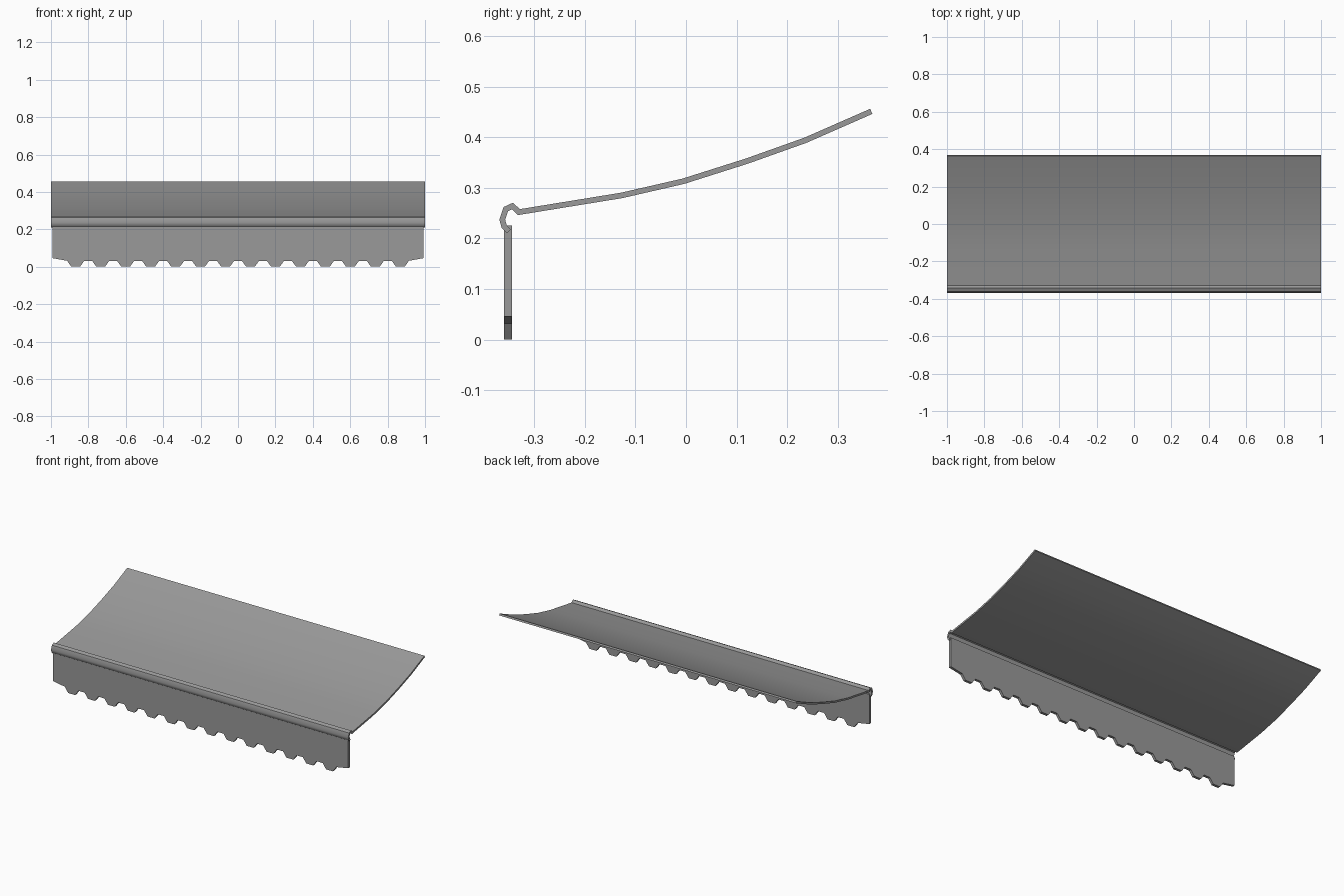
import bpy, bmesh
from mathutils import Vector

if "Cube" in bpy.data.objects:
    bpy.data.objects.remove(bpy.data.objects["Cube"])


def prism(name, outline, axis, lo, hi):
    """Extrude a closed 2D outline along x (outline = y,z) or y (outline = x,z)."""
    bm = bmesh.new()
    if axis == 'x':
        verts = [bm.verts.new((lo, a, b)) for a, b in outline]
        move = Vector((hi - lo, 0, 0))
    else:
        verts = [bm.verts.new((a, lo, b)) for a, b in outline]
        move = Vector((0, hi - lo, 0))
    face = bm.faces.new(verts)
    ext = bmesh.ops.extrude_face_region(bm, geom=[face], use_keep_orig=True)
    bmesh.ops.translate(bm, vec=move,
                        verts=[g for g in ext['geom'] if isinstance(g, bmesh.types.BMVert)])
    bmesh.ops.recalc_face_normals(bm, faces=bm.faces)
    mesh = bpy.data.meshes.new(name)
    bm.to_mesh(mesh)
    bm.free()
    obj = bpy.data.objects.new(name, mesh)
    bpy.context.collection.objects.link(obj)
    return obj


def thicken(path, t):
    """Mitred outline of constant thickness around an open path."""
    pts = [Vector(p) for p in path]
    left, right = [], []
    for i, p in enumerate(pts):
        dirs = []
        if i > 0:
            dirs.append((p - pts[i - 1]).normalized())
        if i < len(pts) - 1:
            dirs.append((pts[i + 1] - p).normalized())
        normals = [Vector((-d.y, d.x)) for d in dirs]
        n = sum(normals, Vector((0, 0))).normalized()
        off = n * (t / 2 / max(n.dot(normals[0]), 0.5))
        left.append(p + off)
        right.append(p - off)
    return [tuple(p) for p in left + right[::-1]]


# Curved canopy sheet with the rolled front lip
canopy_path = [(0.366, 0.451), (0.236, 0.394), (0.121, 0.353), (-0.005, 0.313),
               (-0.127, 0.285), (-0.330, 0.252), (-0.343, 0.264), (-0.356, 0.258),
               (-0.363, 0.237), (-0.359, 0.223), (-0.350, 0.214)]
canopy = prism("canopy", thicken(canopy_path, 0.011), 'x', -1, 1)

# Hanging valance with a scalloped lower edge
count, pitch = 14, 0.1335
edge = [(-0.993, 0.226), (-0.993, 0.046)]
for i in range(count):
    c = (i - (count - 1) / 2) * pitch
    for dx, z in ((-0.046, 0.032), (-0.036, 0.018), (-0.023, 0.0),
                  (0.023, 0.0), (0.036, 0.018), (0.046, 0.032)):
        edge.append((c + dx, z))
edge += [(0.993, 0.046), (0.993, 0.226)]
valance = prism("valance", edge, 'y', -0.360, -0.344)

# Dark grey cloth on both parts
cloth = bpy.data.materials.new("grey_cloth")
cloth.diffuse_color = (0.32, 0.32, 0.32, 1)
cloth.use_nodes = True
cloth.node_tree.nodes["Principled BSDF"].inputs["Base Color"].default_value = cloth.diffuse_color
for obj in (canopy, valance):
    obj.data.materials.append(cloth)

# Smooth the bent sheet, keep the cut ends and the lip crease sharp
bpy.ops.object.select_all(action='DESELECT')
canopy.select_set(True)
bpy.context.view_layer.objects.active = canopy
bpy.ops.object.shade_smooth_by_angle(angle=0.7)
